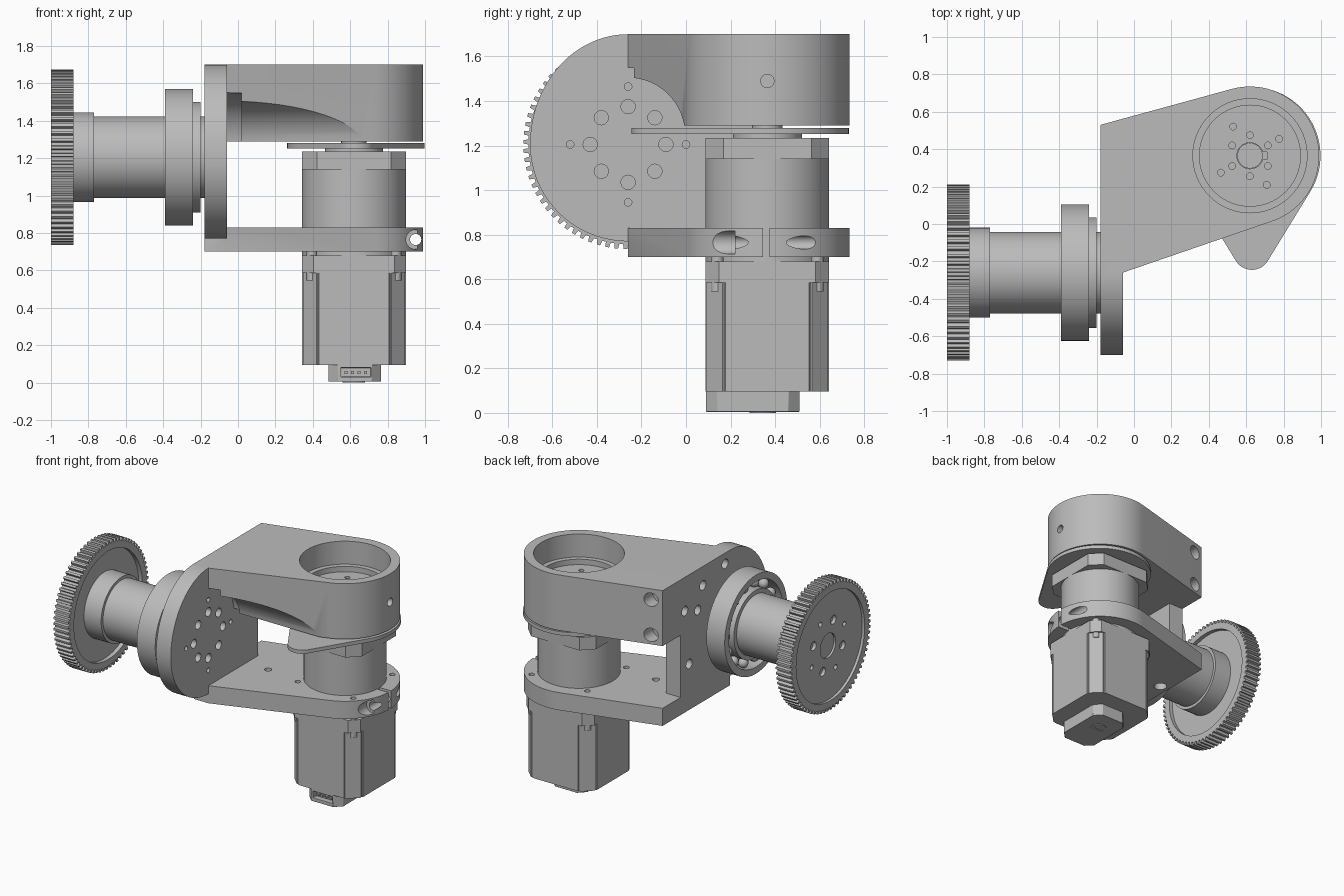
import bpy, bmesh
from math import sin, cos, pi, radians
from mathutils.geometry import convex_hull_2d

cube = bpy.data.objects.get("Cube")
if cube:
    bpy.data.objects.remove(cube, do_unlink=True)

GREY = (0.5, 0.5, 0.5, 1)
metal = bpy.data.materials.new("plain grey")
metal.use_nodes = True
metal.diffuse_color = GREY
metal.node_tree.nodes["Principled BSDF"].inputs["Base Color"].default_value = GREY

MX, MY = 0.62, 0.365      # motor axis
AY, AZ = -0.26, 1.205     # spindle axis


def circle(u, v, r, n=64):
    return [(u + r * cos(2 * pi * i / n), v + r * sin(2 * pi * i / n)) for i in range(n)]


def rect(u0, u1, v0, v1, ch=0.0):
    if not ch:
        return [(u0, v0), (u1, v0), (u1, v1), (u0, v1)]
    return [(u0 + ch, v0), (u1 - ch, v0), (u1, v0 + ch), (u1, v1 - ch),
            (u1 - ch, v1), (u0 + ch, v1), (u0, v1 - ch), (u0, v0 + ch)]


def hull(pts):
    return [pts[i] for i in convex_hull_2d(pts)]


def prism(name, pts, axis, lo, hi):
    """Extrude a 2D outline along an axis."""
    place = {"x": lambda u, v, w: (w, u, v),
             "y": lambda u, v, w: (u, w, v),
             "z": lambda u, v, w: (u, v, w)}[axis]
    bm = bmesh.new()
    a = [bm.verts.new(place(u, v, lo)) for u, v in pts]
    b = [bm.verts.new(place(u, v, hi)) for u, v in pts]
    bm.faces.new(a)
    bm.faces.new(b)
    for i in range(len(pts)):
        j = (i + 1) % len(pts)
        bm.faces.new((a[i], a[j], b[j], b[i]))
    bmesh.ops.recalc_face_normals(bm, faces=bm.faces)
    me = bpy.data.meshes.new(name)
    bm.to_mesh(me)
    bm.free()
    me.materials.append(metal)
    ob = bpy.data.objects.new(name, me)
    bpy.context.collection.objects.link(ob)
    return ob


def boolean(ob, pts, axis, lo, hi, op="DIFFERENCE"):
    tool = prism("tool", pts, axis, lo, hi)
    tool.hide_render = True
    mod = ob.modifiers.new("bool", "BOOLEAN")
    mod.operation, mod.solver, mod.object = op, "EXACT", tool
    bpy.context.view_layer.objects.active = ob
    bpy.ops.object.modifier_apply(modifier=mod.name)
    bpy.data.objects.remove(tool, do_unlink=True)


def hole_ring(ob, u, v, ring, r, n, start, axis, lo, hi):
    for i in range(n):
        t = radians(start) + 2 * pi * i / n
        boolean(ob, circle(u + ring * cos(t), v + ring * sin(t), r, 20), axis, lo, hi)


# Bracket: upper block, upright plate and lower clamp arm
arm = hull(circle(MX, MY, 0.37, 96) + [(-0.18, 0.53), (-0.18, AY), (-0.06, AY)])
upright = [(AY, 1.70)]
for i in range(1, 48):
    t = pi / 2 + pi * i / 48
    upright.append((AY + 0.44 * cos(t), AZ + (0.495 if t < pi else 0.435) * sin(t)))
upright += [(AY, 0.77), (AY, 0.70), (0.32, 0.70), (0.32, 1.70)]
bracket = prism("bracket", arm, "z", 1.29, 1.70)
boolean(bracket, upright, "x", -0.18, -0.06, "UNION")
boolean(bracket, arm, "z", 0.70, 0.83, "UNION")

# Scooped relief in the upper block
boolean(bracket, circle(AY, 1.25, 0.255), "x", -0.06, 1.1)
boolean(bracket, circle(AY, 1.25, 0.30), "x", -0.06, 0.02)

# Stepped cup with hub holes
boolean(bracket, circle(MX, MY, 0.305), "z", 1.53, 1.8)
boolean(bracket, circle(MX, MY, 0.27), "z", 1.49, 1.6)
boolean(bracket, circle(MX, MY, 0.07, 32), "z", 1.40, 1.6)
boolean(bracket, rect(MX + 0.05, MX + 0.09, MY - 0.02, MY + 0.02), "z", 1.40, 1.6)
hole_ring(bracket, MX, MY, 0.11, 0.018, 6, 30, "z", 1.43, 1.6)
hole_ring(bracket, MX, MY, 0.18, 0.018, 4, 30, "z", 1.43, 1.6)

# Bolt holes in the upright plate
hole_ring(bracket, AY, AZ, 0.17, 0.032, 8, 0, "x", -0.3, 0)
hole_ring(bracket, AY, AZ, 0.26, 0.017, 4, 0, "x", -0.3, 0)
for y, z in [(0.27, 1.45), (0.06, 1.56), (0.12, 1.40), (-0.2, 1.62), (0.22, 1.04)]:
    boolean(bracket, circle(y, z, 0.035, 24), "x", -0.3, -0.12)
for z in (1.36, 1.62):
    boolean(bracket, circle(-0.10, z, 0.05, 24), "y", 0.46, 0.8)
boolean(bracket, circle(MY, 1.49, 0.03, 24), "x", 0.94, 1.1)

# Clamp slit, clamp screw bore and arm holes
boolean(bracket, rect(0.85, 1.1, 0.345, 0.375), "z", 0.6, 0.9)
boolean(bracket, circle(0.95, 0.765, 0.052, 32), "y", -0.2, 0.22)
boolean(bracket, circle(0.95, 0.765, 0.03, 24), "y", 0.2, 0.8)
hole_ring(bracket, MX, MY, 0.322, 0.02, 4, 45, "z", 0.6, 0.9)
boolean(bracket, circle(0.12, 0.18, 0.025, 24), "z", 0.6, 0.9)
for y in (-0.08, 0.16):
    boolean(bracket, circle(-0.11, y, 0.045, 24), "z", 0.6, 0.77)

# Sensor cam and output shaft
prism("cam_plate", hull(circle(MX + 0.01, MY, 0.367, 96) + circle(0.63, -0.145, 0.10)),
      "z", 1.253, 1.28)
prism("output_shaft", circle(MX, MY, 0.068, 32), "z", 1.2, 1.43)
prism("shaft_boss", circle(MX, MY, 0.155), "z", 1.2, 1.253)

# Gearbox and motor
H = 0.2775


def square(ch, h=H):
    return rect(MX - h, MX + h, MY - h, MY + h, ch)


prism("gearbox_cap", square(0.08), "z", 1.14, 1.235)
prism("gearbox", circle(MX, MY, H, 96), "z", 0.62, 1.15)
prism("motor_flange", square(0.06), "z", 0.585, 0.68)
motor = prism("motor_body", square(0.08), "z", 0.095, 0.59)
for sx in (-1, 1):
    for sy in (-1, 1):
        # Slim grooves beside each corner, and the flange screws
        boolean(motor, circle(MX + sx * 0.195, MY + sy * H, 0.008, 8), "z", 0, 0.7)
        boolean(motor, circle(MX + sx * H, MY + sy * 0.195, 0.008, 8), "z", 0, 0.7)
        prism("flange_screw", circle(MX + sx * 0.225, MY + sy * 0.225, 0.028, 20),
              "z", 0.545, 0.72)

# Connector cover below the motor
cover = prism("connector_cover", rect(0.485, 0.765, 0.09, 0.51, 0.05), "z", 0.005, 0.10)
boolean(cover, rect(0.55, 0.71, 0.03, 0.08), "y", 0.0, 0.13)
bevel = cover.modifiers.new("bevel", "BEVEL")
bevel.width, bevel.segments = 0.008, 2
for i in range(4):
    prism("connector_pin", rect(0.57 + i * 0.035, 0.585 + i * 0.035, 0.047, 0.063),
          "y", 0.10, 0.14)
cap = prism("cover_cap", circle(MX, MY - 0.02, 0.06, 32), "z", 0.0, 0.02)
boolean(cap, rect(MX - 0.04, MX + 0.04, MY - 0.03, MY - 0.01), "z", -0.1, 0.006)

# Spindle and bearing
prism("spindle_collar", circle(AY, AZ, 0.24), "x", -0.95, -0.77)
prism("spindle_shaft", circle(AY, AZ, 0.218), "x", -0.80, -0.175)
bearing = prism("bearing_outer_race", circle(AY, AZ, 0.365, 96), "x", -0.39, -0.24)
boolean(bearing, circle(AY, AZ, 0.315), "x", -0.5, -0.29)
prism("bearing_inner_race", circle(AY, AZ, 0.25), "x", -0.385, -0.25)
prism("bearing_shoulder", circle(AY, AZ, 0.296), "x", -0.26, -0.20)
for i in range(14):
    t = 2 * pi * i / 14
    bpy.ops.mesh.primitive_uv_sphere_add(
        segments=16, ring_count=8, radius=0.036,
        location=(-0.33, AY + 0.2825 * cos(t), AZ + 0.2825 * sin(t)))
    ball = bpy.context.object
    ball.name = "bearing_ball"
    ball.data.materials.append(metal)

# Toothed wheel with dished faces
TEETH = 72
teeth = []
for i in range(TEETH):
    for f, r in ((0, 0.448), (0.42, 0.448), (0.52, 0.47), (0.9, 0.47)):
        t = 2 * pi * (i + f) / TEETH
        teeth.append((AY + r * cos(t), AZ + r * sin(t)))
gear = prism("gear_wheel", teeth, "x", -1.0, -0.88)
boolean(gear, circle(AY, AZ, 0.40, 96), "x", -1.1, -0.98)
boolean(gear, circle(AY, AZ, 0.40, 96), "x", -0.91, -0.8)
boolean(gear, circle(AY, AZ, 0.09, 48), "x", -1.1, -0.965)
hole_ring(gear, AY, AZ, 0.18, 0.032, 4, 20, "x", -1.1, -0.955)
hole_ring(gear, AY, AZ, 0.21, 0.018, 4, 65, "x", -1.1, -0.955)

# Smooth round walls, keep edges crisp
bpy.ops.object.select_all(action="DESELECT")
for ob in bpy.context.collection.objects:
    if ob.type == "MESH" and metal.name in ob.data.materials:
        ob.select_set(True)
        bpy.context.view_layer.objects.active = ob
bpy.ops.object.shade_smooth_by_angle(angle=radians(25))
